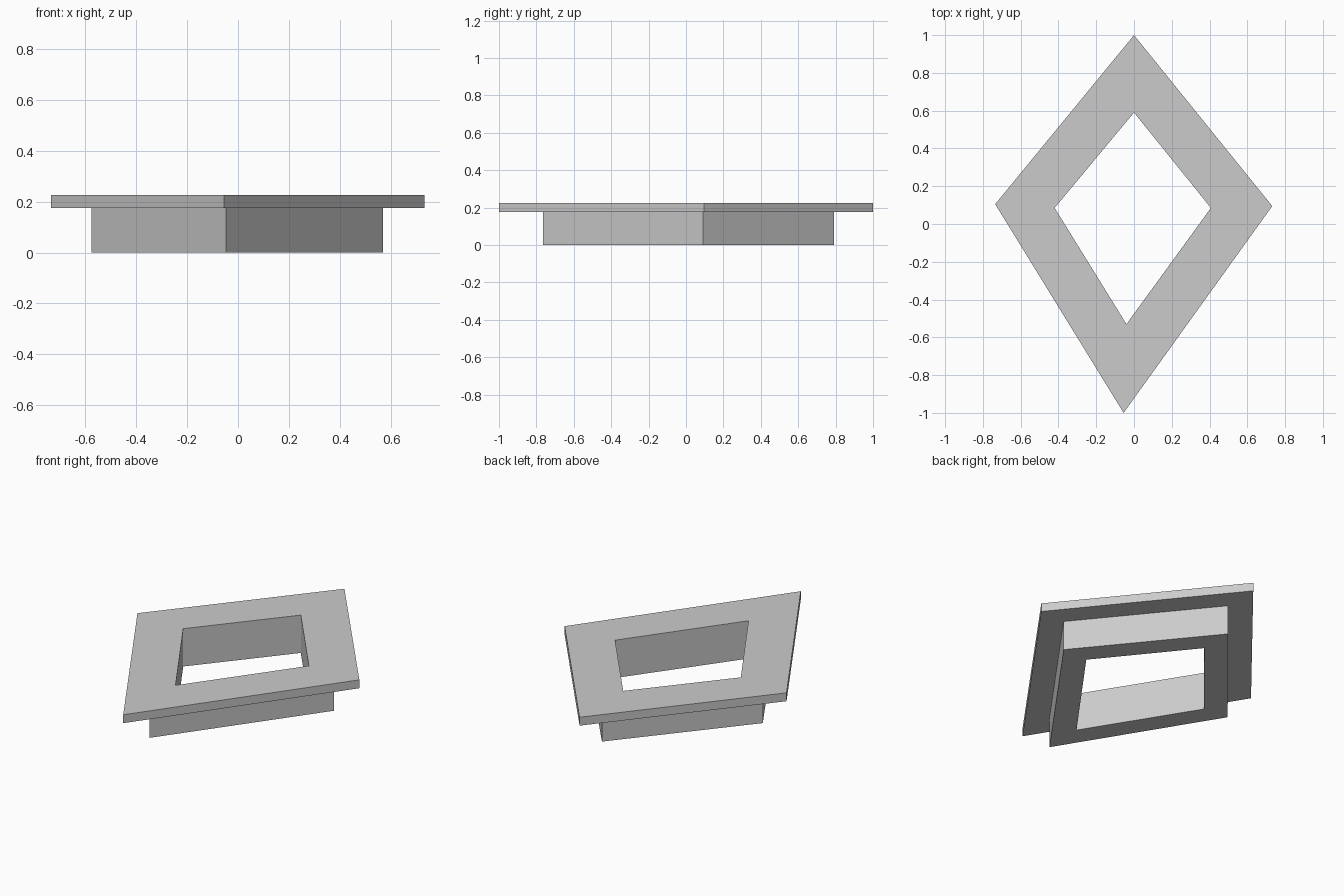
import bpy
import bmesh

cube = bpy.data.objects.get("Cube")
if cube:
    bpy.data.objects.remove(cube, do_unlink=True)

grey = bpy.data.materials.new("light grey")
grey.use_nodes = True
colour = (0.6, 0.6, 0.6, 1)
grey.diffuse_color = colour
grey.node_tree.nodes["Principled BSDF"].inputs["Base Color"].default_value = colour

# Kite outlines, counter-clockwise from the back corner
RIM = [(0, 1), (-0.735, 0.105), (-0.055, -1), (0.732, 0.095)]
WALL = [(0, 0.79), (-0.575, 0.1), (-0.047, -0.765), (0.57, 0.09)]
OPENING = [(0, 0.59), (-0.42, 0.085), (-0.04, -0.53), (0.407, 0.085)]
STEP, TOP = 0.175, 0.225


def skin(name, path):
    """Join successive (outline, height) loops with quads."""
    bm = bmesh.new()
    loops = [[bm.verts.new((x, y, z)) for x, y in outline] for outline, z in path]
    for a, b in zip(loops, loops[1:]):
        for i in range(len(a)):
            j = (i + 1) % len(a)
            bm.faces.new((a[i], a[j], b[j], b[i]))
    mesh = bpy.data.meshes.new(name)
    bm.to_mesh(mesh)
    bm.free()
    mesh.materials.append(grey)
    obj = bpy.data.objects.new(name, mesh)
    bpy.context.collection.objects.link(obj)
    return obj


# Thin overhanging flange, open where it meets the base
skin("top_flange", [(WALL, STEP), (RIM, STEP), (RIM, TOP), (OPENING, TOP), (OPENING, STEP)])

# Narrower frame below
skin("base_frame", [(OPENING, STEP), (OPENING, 0), (WALL, 0), (WALL, STEP)])
